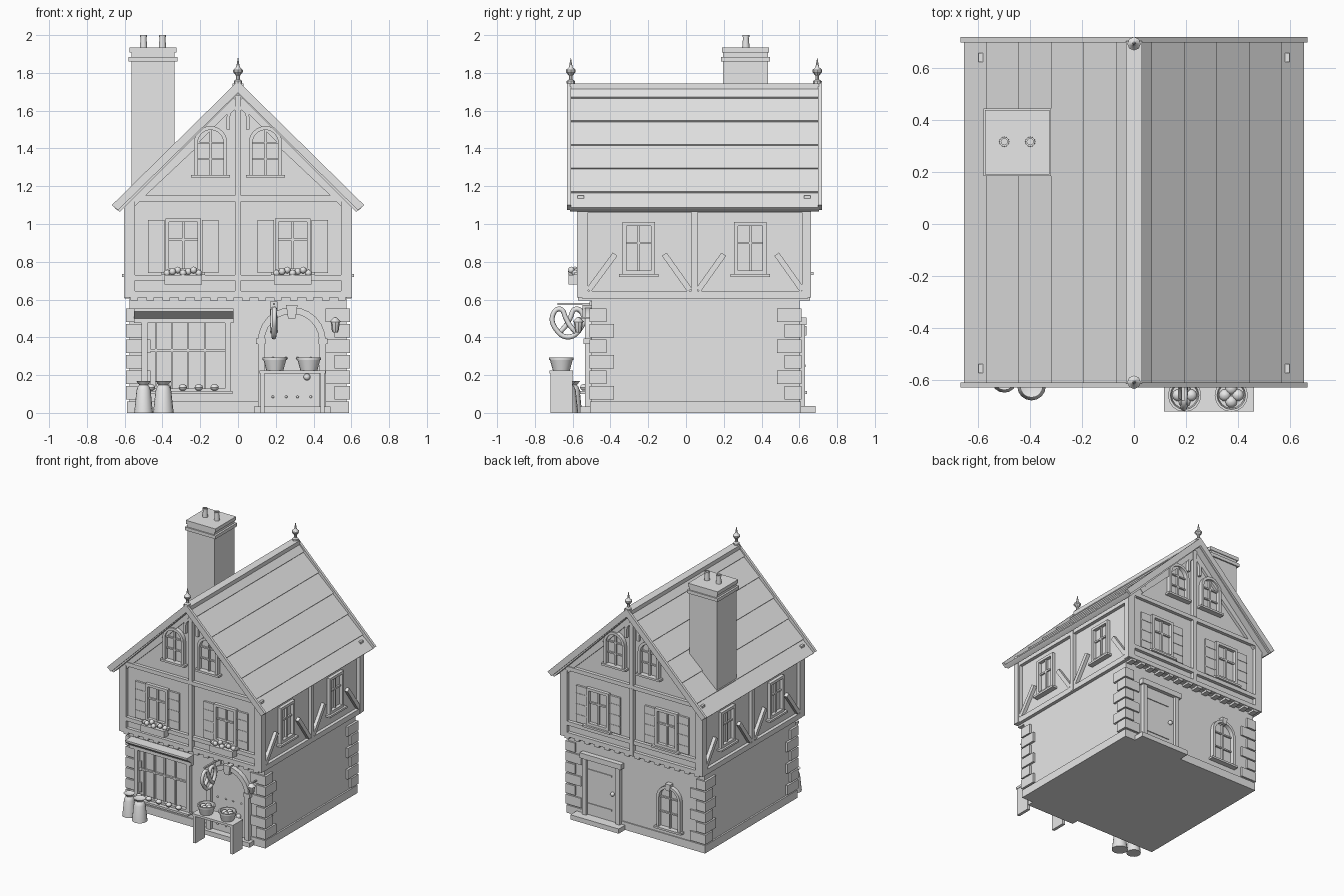
import bpy, bmesh, math
from mathutils import Vector

if "Cube" in bpy.data.objects:
    bpy.data.objects.remove(bpy.data.objects["Cube"])

grey = bpy.data.materials.new("plain_grey")
grey.diffuse_color = (0.8, 0.8, 0.8, 1)
grey.use_nodes = True
grey.node_tree.nodes["Principled BSDF"].inputs["Base Color"].default_value = grey.diffuse_color

# Facade frames: (horizontal direction, outward direction)
FRONT = (Vector((1, 0, 0)), Vector((0, -1, 0)))
BACK = (Vector((-1, 0, 0)), Vector((0, 1, 0)))
RIGHT = (Vector((0, 1, 0)), Vector((1, 0, 0)))
LEFT = (Vector((0, 1, 0)), Vector((-1, 0, 0)))
parts = {}


def get(name):
    if name not in parts:
        parts[name] = bmesh.new()
    return parts[name]


def slab(name, side, pts, d0, d1):
    """Extrude a (horizontal, z) outline outward from d0 to d1."""
    bm, (u, n), k = get(name), side, len(pts)
    a, b = [[bm.verts.new(u * p[0] + n * d + Vector((0, 0, p[1]))) for p in pts] for d in (d0, d1)]
    bm.faces.new(a)
    bm.faces.new(b[::-1])
    for i in range(k):
        bm.faces.new((a[i], b[i], b[(i + 1) % k], a[(i + 1) % k]))


def rect(name, side, u0, u1, z0, z1, d0, d1):
    slab(name, side, [(u0, z0), (u1, z0), (u1, z1), (u0, z1)], d0, d1)


def box(name, x0, x1, y0, y1, z0, z1):
    rect(name, BACK, -x1, -x0, z0, z1, y0, y1)


def beam(name, side, p, q, w, d0, d1):
    p, q = Vector(p), Vector(q)
    t = (q - p).normalized() * w / 2
    s = Vector((-t.y, t.x))
    slab(name, side, [p + s, p - s, q - s, q + s], d0, d1)


def arc(u, z, r, n=12):
    return [(u + r * math.cos(math.pi * i / n), z + r * math.sin(math.pi * i / n)) for i in range(n + 1)]


def arch(name, side, u, z0, zs, r, t, d0, d1):
    """Round-headed frame open at the bottom."""
    slab(name, side, [(u + r, z0)] + arc(u, zs, r) + [(u - r, z0), (u - r + t, z0)]
         + arc(u, zs, r - t)[::-1] + [(u + r - t, z0)], d0, d1)


def lathe(name, x, y, profile, n=16):
    bm, rings = get(name), []
    for r, z in profile:
        r = max(r, 0.001)
        rings.append([bm.verts.new((x + r * math.cos(2 * math.pi * i / n), y + r * math.sin(2 * math.pi * i / n), z))
                      for i in range(n)])
    for a, b in zip(rings, rings[1:]):
        for i in range(n):
            bm.faces.new((a[i], a[(i + 1) % n], b[(i + 1) % n], b[i]))
    bm.faces.new(rings[0][::-1])
    bm.faces.new(rings[-1])


def ball(name, x, y, z, r, squash=1.0):
    lathe(name, x, y, [(r * math.sin(a * math.pi / 6), z - r * squash * math.cos(a * math.pi / 6)) for a in range(7)], 10)


def casement(name, side, u, z0, z1, hw, d):
    """Square window: frame, glazing bars and sill."""
    for s in (-1, 1):
        rect(name, side, *sorted((u + s * hw, u + s * (hw - 0.02))), z0, z1, d, d + 0.025)
    for z in (z0, z1 - 0.02):
        rect(name, side, u - hw + 0.02, u + hw - 0.02, z, z + 0.02, d, d + 0.025)
    rect(name, side, u - 0.006, u + 0.006, z0 + 0.02, z1 - 0.02, d, d + 0.014)
    z = z0 + (z1 - z0) * 0.6
    rect(name, side, u - hw + 0.02, u + hw - 0.02, z - 0.006, z + 0.006, d, d + 0.012)
    rect(name, side, u - hw - 0.02, u + hw + 0.02, z0 - 0.015, z0, d, d + 0.04)


def round_window(name, side, u, z0, zs, r, d):
    arch(name, side, u, z0, zs, r, 0.02, d, d + 0.03)
    rect(name, side, u - 0.006, u + 0.006, z0, zs + r - 0.02, d, d + 0.014)
    for z in (z0 + (zs - z0) * 0.5, zs):
        rect(name, side, u - r + 0.02, u + r - 0.02, z - 0.005, z + 0.005, d, d + 0.012)
    rect(name, side, u - r - 0.015, u + r + 0.015, z0 - 0.015, z0, d, d + 0.04)


# Walls
box("ground_wall", -0.575, 0.575, -0.5, 0.6, 0, 0.62)
box("plinth", -0.587, 0.587, -0.508, 0.608, 0, 0.06)
slab("upper_wall", BACK, [(-0.575, 0.61), (0.575, 0.61), (0.575, 1.115), (0, 1.69), (-0.575, 1.115)], -0.55, 0.635)

# Corner stones alternating long and short
for sx in (-1, 1):
    for row in range(6):
        z = 0.07 + row * 0.082
        for y, s in ((-0.512, 1), (0.612, -1)):
            long_x = (row % 2 == 1) == (s == 1)
            lx, ly = (0.13, 0.09) if long_x else (0.08, 0.13)
            xs = sorted((sx * 0.592, sx * (0.592 - lx)))
            ys = sorted((y, y + s * ly))
            box("corner_stones", *xs, *ys, z, z + 0.072)

# Roof with lapped courses
side_pts, steps = [(0.03, 1.745)], [0.07, 0.195, 0.32, 0.445, 0.57, 0.655]
side_pts.append((0.03, 1.715))
for x in steps:
    side_pts += [(x, 1.742 - x), (x - 0.006, 1.735 - x)]
side_pts.append((0.625, 1.065))
slab("roof", BACK, side_pts + [(0, 1.69)] + [(-x, z) for x, z in side_pts[::-1]], -0.615, 0.705)
for side, d in ((FRONT, 0.615), (BACK, 0.705)):
    for s in (-1, 1):
        slab("barge_boards", side, [(0, 1.757), (s * 0.668, 1.1), (s * 0.635, 1.073), (0, 1.695)], d - 0.005, d + 0.015)
for y in (-0.61, 0.695):
    lathe("finials", 0, y, [(0.022, 1.745), (0.022, 1.757), (0.01, 1.765), (0.01, 1.785), (0.026, 1.805),
                            (0.026, 1.815), (0.01, 1.83), (0.007, 1.845), (0.0, 1.88)], 8)

# Chimney
box("chimney", -0.565, -0.335, 0.195, 0.435, 1.12, 1.92)
box("chimney_bands", -0.58, -0.32, 0.185, 0.445, 1.86, 1.885)
box("chimney_bands", -0.575, -0.325, 0.19, 0.44, 1.908, 1.935)
for x in (-0.5, -0.4):
    lathe("chimney_pots", x, 0.317, [(0.02, 1.93), (0.015, 1.99), (0.019, 1.99), (0.019, 2.0), (0.012, 2.0), (0.012, 1.96)], 12)

# Timber framing, gables and windows on front and back
for side, d in ((FRONT, 0.55), (BACK, 0.635)):
    e = d + 0.027
    for u0, u1 in ((-0.604, -0.545), (-0.016, 0.016), (0.545, 0.604)):
        rect("timber_posts", side, u0, u1, 0.61, 1.125, d - 0.02, e)
    for z0, z1 in ((0.612, 0.645), (0.7, 0.73), (1.12, 1.15)):
        rect("timber_rails", side, -0.6, 0.6, z0, z1, d - 0.01, e - 0.002)
    rect("king_posts", side, -0.015, 0.015, 1.15, 1.68, d, e)
    arch("gable_arches", side, 0, 1.5, 1.565, 0.06, 0.018, d, e - 0.005)
    for i in range(14):
        u = -0.55 + i * 1.1 / 13
        rect("dentils", side, u - 0.02, u + 0.02, 0.595, 0.615, d - 0.055, e - 0.005)
    for s in (-1, 1):
        beam("gable_braces", side, (s * 0.48, 1.18), (s * 0.235, 1.41), 0.03, d, e - 0.005)
        beam("gable_rafters", side, (s * 0.555, 1.11), (s * 0.01, 1.655), 0.035, d, e - 0.008)
        round_window("gable_windows", side, s * 0.145, 1.26, 1.43, 0.088, d)
        casement("front_back_windows", side, s * 0.29, 0.745, 1.03, 0.095, d)
        for t in (-1, 1):
            u = s * 0.29 + t * 0.143
            rect("shutters", side, u - 0.043, u + 0.043, 0.74, 1.02, d, d + 0.015)
            for z in (0.8, 0.88, 0.96):
                rect("shutter_battens", side, u - 0.043, u + 0.043, z - 0.003, z + 0.003, d, d + 0.018)

# Timber framing and windows on the sides
for side in (LEFT, RIGHT):
    d = 0.575
    for u in (-0.535, 0.045, 0.63):
        rect("side_posts", side, u - 0.016, u + 0.016, 0.61, 1.1, d, 0.602)
    for z0, z1 in ((0.605, 0.645), (1.06, 1.1)):
        rect("side_rails", side, -0.55, 0.645, z0, z1, d, 0.6)
    for u0, u1 in ((-0.515, -0.375), (0.02, -0.115), (0.065, 0.2), (0.615, 0.48)):
        beam("side_braces", side, (u0, 0.65), (u1, 0.84), 0.03, d, 0.6)
    for u in (-0.25, 0.34):
        casement("side_windows", side, u, 0.735, 1.01, 0.085, d)

# Flower boxes
for s in (-1, 1):
    box("flower_boxes", s * 0.29 - 0.1, s * 0.29 + 0.1, -0.622, -0.57, 0.68, 0.73)
    for i in range(7):
        ball("flowers", s * 0.29 - 0.085 + i * 0.028, -0.597 + 0.01 * (-1) ** i, 0.74 + 0.008 * (i % 3), 0.018)

# Shop window with cornice, bars and loaves
for u0, u1, z0, z1 in ((-0.51, -0.48, 0.1, 0.48), (-0.07, -0.04, 0.1, 0.48), (-0.48, -0.07, 0.1, 0.13)):
    rect("shop_frame", FRONT, u0, u1, z0, z1, 0.5, 0.53)
for u in (-0.435, -0.35, -0.265, -0.175):
    rect("shop_bars", FRONT, u - 0.005, u + 0.005, 0.13, 0.48, 0.5, 0.514)
rect("shop_bars", FRONT, -0.48, -0.07, 0.325, 0.337, 0.5, 0.514)
rect("shop_sill", FRONT, -0.53, -0.03, 0.1, 0.115, 0.5, 0.56)
slab("shop_cornice", RIGHT, [(-0.5, 0.475), (-0.53, 0.475), (-0.53, 0.5), (-0.58, 0.538), (-0.58, 0.552), (-0.5, 0.552)], -0.55, -0.025)
for i in range(5):
    ball("loaves", -0.46 + i * 0.084, -0.54, 0.135, 0.022, 0.8)

# Arched front door
arch("door_arch", FRONT, 0.285, 0.0, 0.38, 0.18, 0.035, 0.5, 0.535)
slab("front_door", FRONT, [(0.43, 0.03)] + arc(0.285, 0.38, 0.145) + [(0.14, 0.03)], 0.5, 0.508)
slab("keystone", FRONT, [(0.265, 0.5), (0.305, 0.5), (0.315, 0.57), (0.255, 0.57)], 0.5, 0.548)
for s in (-1, 1):
    rect("arch_imposts", FRONT, 0.285 + s * 0.165 - 0.025, 0.285 + s * 0.165 + 0.025, 0.365, 0.395, 0.5, 0.542)
    for z in (0.085, 0.29):
        for k in (0.03, 0.1):
            ball("door_studs", 0.285 + s * k, -0.51, z, 0.007)
rect("front_step", FRONT, 0.085, 0.49, 0, 0.035, 0.5, 0.56)
ball("door_knobs", 0.365, -0.515, 0.19, 0.018)

# Lantern beside the door
lathe("lantern", 0.515, -0.57, [(0.012, 0.425), (0.018, 0.435), (0.024, 0.48), (0.03, 0.482), (0.008, 0.505)], 8)
box("lantern_arm", 0.51, 0.52, -0.575, -0.5, 0.5, 0.508)

# Hanging sign: bracket and pretzel loop
box("sign_arm", 0.184, 0.196, -0.68, -0.5, 0.57, 0.582)
box("sign_plate", 0.17, 0.21, -0.512, -0.5, 0.5, 0.59)
half = [(-0.5, -0.6), (-0.1, -0.15), (0.12, 0.25), (0.5, 0.85), (0.95, 0.45), (0.72, -0.45)]
loop = half + [(0, -0.9)] + [(-a, b) for a, b in half[::-1]]
cu = bpy.data.curves.new("pretzel_sign", "CURVE")
cu.dimensions, cu.bevel_depth, cu.bevel_resolution, cu.use_fill_caps = "3D", 0.013, 2, True
sp = cu.splines.new("BEZIER")
sp.bezier_points.add(len(loop) - 1)
for i, (bp, (a, b)) in enumerate(zip(sp.bezier_points, loop)):
    bp.co = (0.19 + 0.008 * (i - 6) / 6, -0.625 + 0.085 * a, 0.478 + 0.085 * b)
    bp.handle_left_type = bp.handle_right_type = "AUTO"
sp.resolution_u = 6
sign = bpy.data.objects.new("pretzel_sign", cu)
bpy.context.collection.objects.link(sign)
cu.materials.append(grey)
bpy.context.view_layer.objects.active = sign
sign.select_set(True)
bpy.ops.object.convert(target="MESH")

# Market table with baskets
box("table_top", 0.115, 0.462, -0.722, -0.597, 0.208, 0.225)
for x in (0.13, 0.447):
    box("table_sides", x - 0.011, x + 0.011, -0.717, -0.602, 0, 0.208)
for x in (0.195, 0.375):
    lathe("baskets", x, -0.66, [(0.045, 0.225), (0.06, 0.28), (0.064, 0.28), (0.064, 0.292), (0.055, 0.292), (0.05, 0.265)])
    for i in range(4):
        ball("bread_rolls", x + 0.025 * math.cos(i * 1.57), -0.66 + 0.025 * math.sin(i * 1.57), 0.272, 0.023, 0.8)

# Tied sacks
for x, y, r in ((-0.5, -0.6, 0.05), (-0.395, -0.625, 0.055)):
    lathe("sacks", x, y, [(r, 0), (r * 0.95, 0.02), (r * 0.75, 0.12), (r * 0.6, 0.14), (r * 0.45, 0.148), (r * 0.8, 0.17), (r * 0.3, 0.162)])

# Back door and arched back window
for u0, u1 in ((-0.44, -0.405), (-0.155, -0.12)):
    rect("back_door_frame", BACK, u0, u1, 0.03, 0.47, 0.6, 0.63)
rect("back_door_frame", BACK, -0.455, -0.105, 0.465, 0.505, 0.6, 0.638)
rect("back_door", BACK, -0.405, -0.155, 0.03, 0.465, 0.6, 0.61)
for z in (0.12, 0.38):
    rect("door_hinges", BACK, -0.4, -0.2, z - 0.006, z + 0.006, 0.6, 0.616)
ball("door_knobs", 0.19, 0.618, 0.25, 0.016)
rect("back_step", BACK, -0.5, -0.09, 0, 0.036, 0.6, 0.685)
round_window("back_window", BACK, 0.29, 0.115, 0.34, 0.1, 0.6)
slab("back_keystone", BACK, [(0.275, 0.41), (0.305, 0.41), (0.312, 0.46), (0.268, 0.46)], 0.6, 0.637)

# Turn collected parts into objects
for name, bm in parts.items():
    bmesh.ops.recalc_face_normals(bm, faces=bm.faces)
    me = bpy.data.meshes.new(name)
    bm.to_mesh(me)
    bm.free()
    me.materials.append(grey)
    me.shade_smooth()
    me.set_sharp_from_angle(angle=math.radians(35))
    bpy.context.collection.objects.link(bpy.data.objects.new(name, me))
